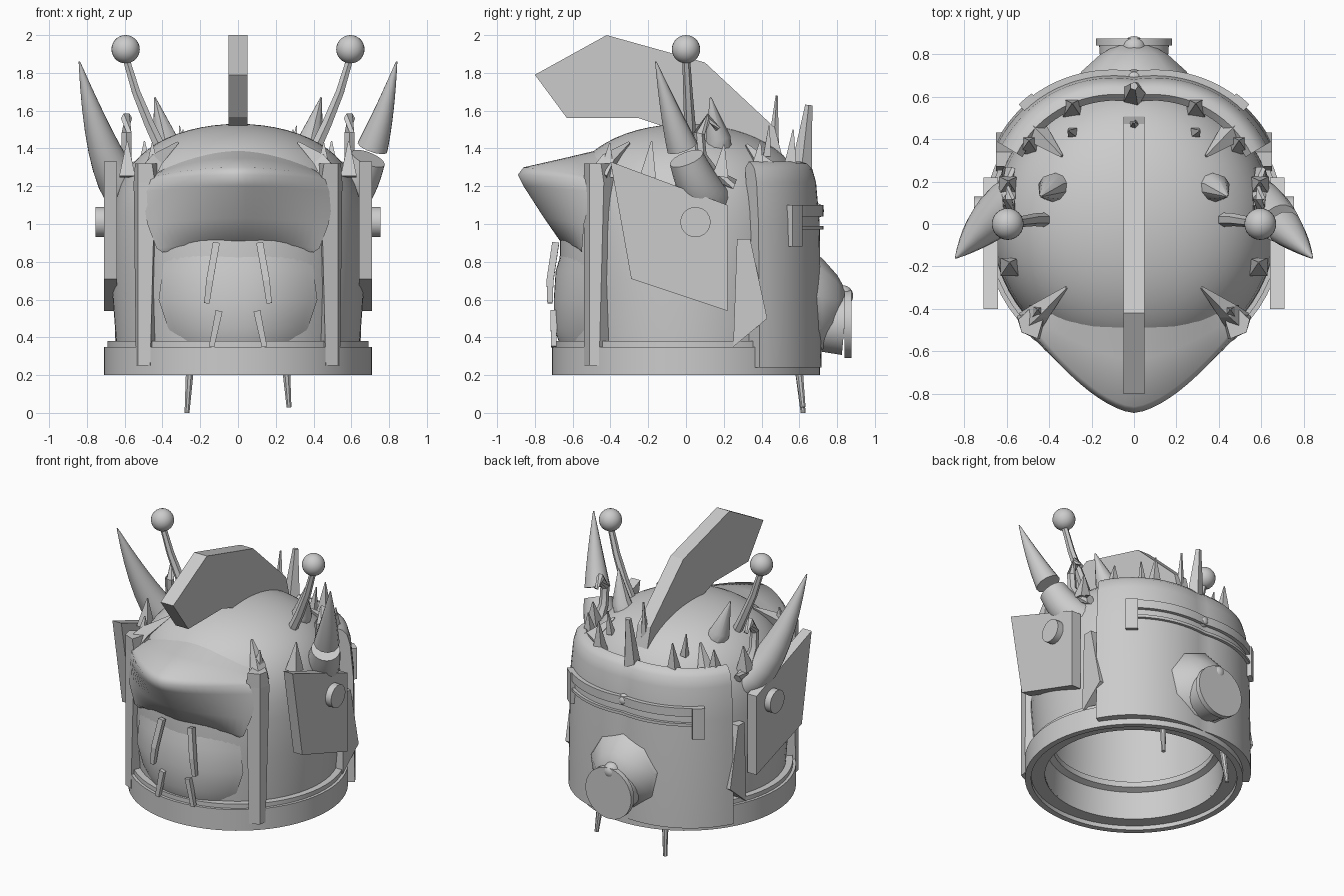
import bpy, bmesh, math
from mathutils import Vector

cube = bpy.data.objects.get("Cube")
if cube:
    bpy.data.objects.remove(cube, do_unlink=True)

shade = 0.6
grey = bpy.data.materials.new("plain grey")
grey.use_nodes = True
grey.diffuse_color = (shade, shade, shade, 1)
grey.node_tree.nodes["Principled BSDF"].inputs["Base Color"].default_value = (shade, shade, shade, 1)


def make(name, verts, faces, smooth=0):
    """Mesh object; smooth is the sharp-edge angle in degrees, 0 for flat."""
    mesh = bpy.data.meshes.new(name)
    mesh.from_pydata([tuple(v) for v in verts], [], faces)
    bm = bmesh.new()
    bm.from_mesh(mesh)
    bmesh.ops.remove_doubles(bm, verts=bm.verts, dist=0.0005)
    bmesh.ops.recalc_face_normals(bm, faces=bm.faces)
    bm.to_mesh(mesh)
    bm.free()
    mesh.materials.append(grey)
    obj = bpy.data.objects.new(name, mesh)
    bpy.context.collection.objects.link(obj)
    if smooth:
        bpy.ops.object.select_all(action="DESELECT")
        obj.select_set(True)
        bpy.context.view_layer.objects.active = obj
        bpy.ops.object.shade_smooth_by_angle(angle=math.radians(smooth))
    return obj


def grid_faces(rows, cols, wrap=False):
    return [(i * cols + j, i * cols + (j + 1) % cols, (i + 1) * cols + (j + 1) % cols, (i + 1) * cols + j)
            for i in range(rows - 1) for j in range(cols if wrap else cols - 1)]


def lathe(name, profile, steps=64):
    verts = [(r * math.cos(math.tau * j / steps), r * math.sin(math.tau * j / steps), z)
             for r, z in profile for j in range(steps)]
    return make(name, verts, grid_faces(len(profile), steps, True), 35)


def dome_curve(radius, base, height, steps=16):
    """Squared dome profile, from its rim up to its crown."""
    angles = [math.pi / 2 * i / steps for i in range(steps + 1)]
    return [(radius * math.cos(a), base + height * math.sqrt(math.sin(a))) for a in angles]


def tube(name, path, radii, sides=12, smooth=35):
    """Tapered tube along a path, capped at both ends."""
    pts = [Vector(p) for p in path]
    verts = []
    for i, p in enumerate(pts):
        d = (pts[min(i + 1, len(pts) - 1)] - pts[max(i - 1, 0)]).normalized()
        ref = Vector((0, 1, 0)) if abs(d.y) < 0.8 else Vector((1, 0, 0))
        u = d.cross(ref).normalized()
        v = d.cross(u)
        for j in range(sides):
            a = math.tau * (j + 0.5) / sides
            verts.append(p + radii[i] * (u * math.cos(a) + v * math.sin(a)))
    faces = grid_faces(len(pts), sides, True)
    faces += [tuple(range(sides)), tuple(range(len(verts) - sides, len(verts)))]
    return make(name, verts, faces, smooth)


def side_prism(name, outline, x0, x1):
    """Outline in (y, z), extruded along x."""
    n = len(outline)
    verts = [(x, y, z) for x in (x0, x1) for y, z in outline]
    faces = grid_faces(2, n, True) + [tuple(range(n)), tuple(range(n, 2 * n))]
    return make(name, verts, faces)


def swept_front(name, rows, power, side_rule, sag_rule):
    """Rows of (z, centre y, half width); rules give the side y and side drop at a height."""
    cols = 25
    verts = []
    for z, tip, width in rows:
        side = side_rule(z)
        for j in range(cols):
            t = 2 * j / (cols - 1) - 1
            verts.append((width * t, side + (tip - side) * (1 - abs(t) ** power), z - sag_rule(z) * t * t))
    return make(name, verts, grid_faces(len(rows), cols), 80)


def arc_wall(name, profile, start, end, steps=32):
    """Closed (radius, z) section swept around the back, slightly squared in plan."""
    n = len(profile)
    verts = []
    for i in range(steps + 1):
        a = math.radians(start + (end - start) * i / steps)
        k = 0.96 + 0.07 * abs(math.sin(2 * a))
        verts += [(r * k * math.cos(a), r * k * math.sin(a), z) for r, z in profile]
    faces = grid_faces(steps + 1, n, True) + [tuple(range(n)), tuple(range(len(verts) - n, len(verts)))]
    return make(name, verts, faces, 35)


def arc_strip(name, low, high, start, end, outer=0.75):
    """Thin raised strip on the neck guard."""
    arc_wall(name, [(0.7, low), (outer, low), (outer, high), (0.7, high)], start, end)


def ball(name, centre, radius):
    bm = bmesh.new()
    bmesh.ops.create_uvsphere(bm, u_segments=24, v_segments=14, radius=radius)
    bm.verts.index_update()
    verts = [v.co + Vector(centre) for v in bm.verts]
    faces = [tuple(v.index for v in f.verts) for f in bm.faces]
    bm.free()
    return make(name, verts, faces, 35)


def horn(name, mirror, start, end, sides=20, steps=8):
    """Section of a curved, tapering horn between two fractions of its length."""
    fractions = [start + (end - start) * i / steps for i in range(steps + 1)]
    path = [(mirror * (0.54 + 0.3 * t ** 0.8), 0.12 - 0.28 * t, 1.13 + 0.73 * t ** 1.4) for t in fractions]
    tube(name, path, [0.004 + 0.116 * (1 - t ** 1.7) for t in fractions], sides)


# Hollow helmet body, open at the bottom
lathe("helmet_body", [(0.58, 0.24), (0.64, 0.3)] + dome_curve(0.67, 0.7, 0.83)
      + dome_curve(0.56, 0.6, 0.8)[::-1] + [(0.58, 0.24)])
lathe("base_ring", [(0.58, 0.23), (0.67, 0.23), (0.67, 0.2), (0.71, 0.2), (0.71, 0.35), (0.6, 0.35), (0.58, 0.23)])
lathe("base_step", [(0.6, 0.34), (0.69, 0.34), (0.69, 0.38), (0.6, 0.38)])
lathe("inner_lip", [(0.58, 0.42), (0.53, 0.44), (0.53, 0.48), (0.58, 0.5)])

# Beaked visor and face panel
swept_front("beak", [(1.4, -0.43, 0.45), (1.35, -0.64, 0.48), (1.3, -0.86, 0.5), (1.26, -0.89, 0.51),
                     (1.2, -0.86, 0.51), (1.03, -0.75, 0.48), (0.9, -0.66, 0.43), (0.88, -0.6, 0.4)], 1.6,
            lambda z: 0.6 * (z - 0.9) ** 2 - 0.55, lambda z: 0.03 + 0.8 * max(0, z - 1.26))
swept_front("face_panel", [(0.95, -0.63, 0.37), (0.75, -0.69, 0.4), (0.6, -0.7, 0.42), (0.45, -0.7, 0.37),
                           (0.37, -0.67, 0.32)], 2.2, lambda z: -0.54, lambda z: 0)

# Neck guard with a rounded rim, banded at the back
arc_wall("neck_guard", [(0.62, 0.24), (0.6, 1.3), (0.63, 1.33), (0.66, 1.32), (0.69, 1.29),
                        (0.71, 1.22), (0.73, 1), (0.74, 0.24)], 31, 149)
arc_strip("back_band_upper", 1.04, 1.1, 46, 134)
arc_strip("back_band_lower", 0.97, 0.99, 46, 134)
arc_strip("left_band_end", 0.88, 1.1, 46, 52, 0.76)
arc_strip("right_band_end", 0.88, 1.1, 128, 134, 0.76)
ball("back_button", (0, 0.69, 1.07), 0.04)

# Back pipe
tube("pipe_boss", [(0, y, 0.57) for y in (0.64, 0.72, 0.8, 0.84)], [0.29, 0.25, 0.16, 0.09], 9)
tube("pipe", [(0, 0.62, 0.49), (0, 0.84, 0.47)], [0.15, 0.165], 28)
tube("pipe_lip", [(0, 0.84, 0.47), (0, 0.875, 0.47)], [0.18, 0.18], 28)
ball("pipe_knob", (0, 0.83, 0.62), 0.055)

# Crest
side_prism("crest", [(-0.8, 1.79), (-0.42, 2), (0.1, 1.855), (0.47, 1.51), (0.53, 1.28), (0.3, 1.42),
                     (-0.13, 1.52), (-0.25, 1.56), (-0.63, 1.56)], -0.05, 0.05)

# Paired parts
for mirror, side in ((1, "left"), (-1, "right")):
    def flip(*points):
        return [(mirror * x, y, z) for x, y, z in points]

    tube(side + "_antenna", flip((0.4, 0.02, 1.38), (0.47, 0.02, 1.53), (0.54, 0.01, 1.7), (0.6, 0, 1.9)),
         [0.035, 0.03, 0.025, 0.02], 6)
    ball(side + "_antenna_ball", (mirror * 0.595, 0, 1.925), 0.075)
    side_prism(side + "_side_plate", [(-0.4, 1.33), (0.22, 1.1), (0.22, 0.54), (-0.29, 0.71)],
               mirror * 0.64, mirror * 0.71)
    tube(side + "_plate_disc", flip((0.7, 0.05, 1.01), (0.755, 0.05, 1.01)), [0.08, 0.08], 24)
    side_prism(side + "_brace", [(0.27, 0.92), (0.34, 0.92), (0.43, 0.5), (0.25, 0.35)], mirror * 0.54, mirror * 0.65)

    # Front pillar, narrowing downwards, with folded tabs over the dome
    pillar = [point for z, w in ((0.25, 0.02), (1.22, 0.045), (1.32, 0.03))
              for point in flip((0.53 + w / 2, w - 0.48, z), (0.53, -0.51, z), (0.485 - w, -0.54, z),
                                (0.42, -0.42, z), (0.47, -0.38, z))]
    make(side + "_front_pillar", pillar, grid_faces(3, 5, True) + [tuple(range(5)), tuple(range(10, 15))])
    tube(side + "_front_tab", flip((0.49, -0.46, 1.25), (0.44, -0.41, 1.33), (0.32, -0.3, 1.43)),
         [0.065, 0.05, 0.008], 4, 0)
    tube(side + "_rear_tab", flip((0.46, 0.43, 1.28), (0.34, 0.32, 1.42)), [0.06, 0.008], 4, 0)

    # Crown spikes around the rim, each an angle and a tip height, and a small one inside
    for i, (angle, tip) in enumerate([(-43, 1.43), (-19, 1.44), (17, 1.42), (37, 1.44), (62, 1.5)]):
        c, s = math.cos(math.radians(angle)), math.sin(math.radians(angle))
        tube(side + "_spike_%d" % i, flip((0.62 * c, 0.62 * s, 1.25), (0.62 * c, 0.62 * s + 0.02, tip)),
             [0.06, 0.004], 4, 0)
    tube(side + "_small_spike", flip((0.29, 0.43, 1.36), (0.31, 0.44, 1.52)), [0.03, 0.004], 4, 0)

    # Small ear cone and curled hook behind the antenna
    tube(side + "_ear_cone", flip((0.35, 0.17, 1.38), (0.39, 0.17, 1.46), (0.44, 0.13, 1.67)),
         [0.075, 0.065, 0.004], 10)
    hook = [(0.26, 1.21), (0.15, 1.25), (0.08, 1.36), (0.07, 1.48), (0.12, 1.56), (0.17, 1.5)]
    tube(side + "_hook", flip(*[(0.59, y, z) for y, z in hook]), [0.03, 0.04, 0.03, 0.03, 0.03, 0.015], 6)

    # Breathing bars and lower pegs
    tube(side + "_upper_bar", flip((0.165, -0.72, 0.58), (0.15, -0.72, 0.7), (0.115, -0.69, 0.9)),
         [0.02, 0.026, 0.026], 4, 0)
    tube(side + "_lower_bar", flip((0.14, -0.7, 0.35), (0.1, -0.7, 0.54)), [0.02, 0.026], 4, 0)
    tube(side + "_peg", flip((0.25, 0.59, 0.3), (0.27, 0.62, 0 if mirror < 0 else 0.03)), [0.025, 0.014], 8)

# Rear centre spikes
tube("rear_spike", [(0, 0.61, 1.28), (0, 0.65, 1.63)], [0.06, 0.02], 5, 0)
tube("rear_small_spike", [(0, 0.46, 1.36), (0, 0.48, 1.68)], [0.035, 0.006], 5, 0)

# Whole horn on the right, broken horn on the left
horn("right_horn", -1, 0, 1)
horn("left_horn_stump", 1, 0, 0.42)
horn("left_horn_tip", 1, 0.5, 1, 12)
